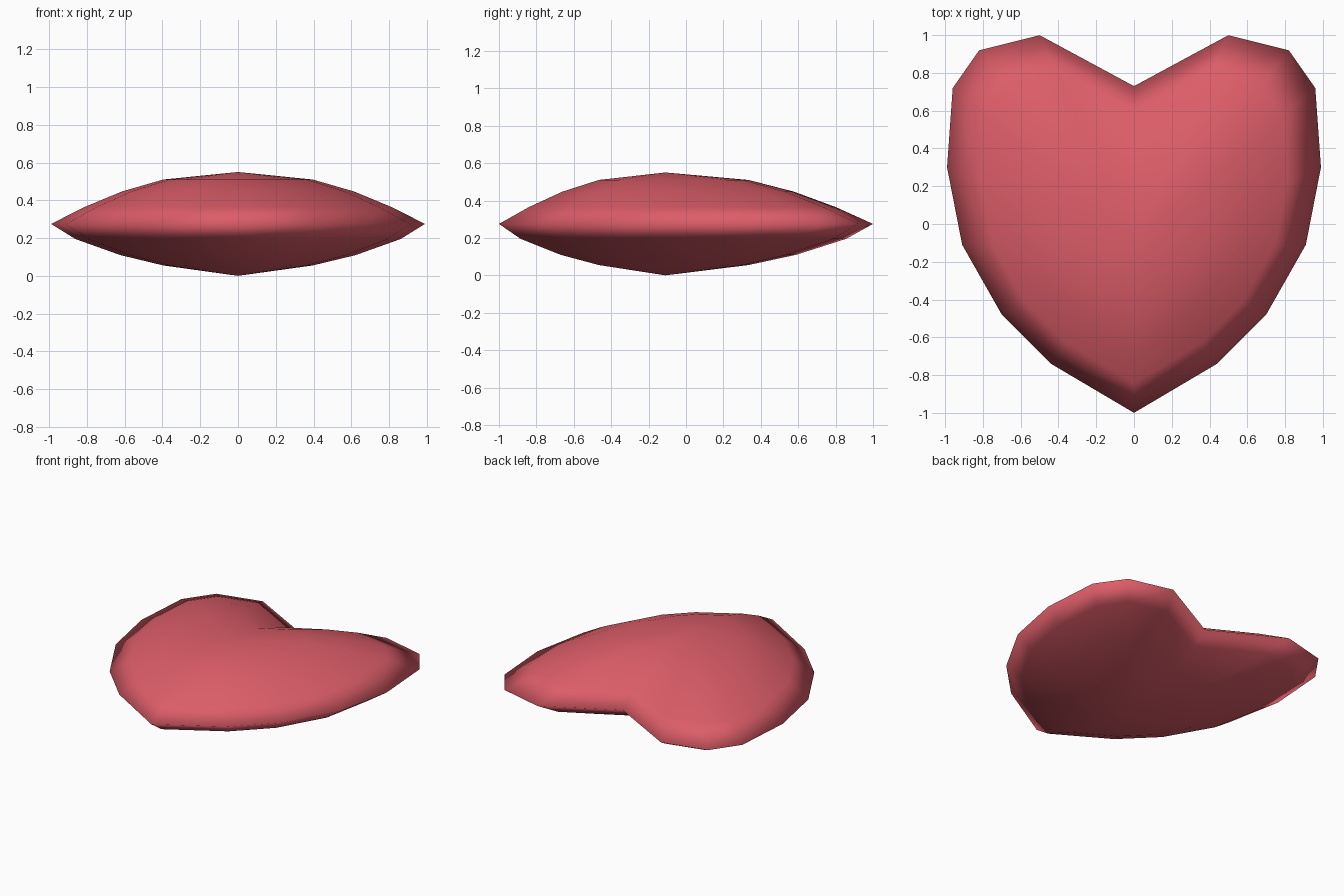
import bpy, bmesh

if "Cube" in bpy.data.objects:
    bpy.data.objects.remove(bpy.data.objects["Cube"])

# Right half of the heart outline, from the lower tip to the notch
half = [(0, -1), (0.44, -0.74), (0.70, -0.48), (0.91, -0.11), (0.99, 0.30),
        (0.96, 0.72), (0.82, 0.92), (0.50, 1.0), (0, 0.73)]
outline = half + [(-x, y) for x, y in half[-2:0:-1]]
CY = -0.11  # the rings shrink towards this centre

# Cross-section: (ring scale, height) from underside to top
rings = [(0.40, 0.055), (0.63, 0.11), (0.87, 0.195), (1.0, 0.275),
         (0.82, 0.365), (0.62, 0.447), (0.40, 0.51)]

bm = bmesh.new()
loops = [[bm.verts.new((x * s, CY + (y - CY) * s, z)) for x, y in outline]
         for s, z in rings]
n = len(outline)

# Skin between neighbouring rings
for a, b in zip(loops, loops[1:]):
    for i in range(n):
        j = (i + 1) % n
        bm.faces.new((a[i], a[j], b[j], b[i]))

# Fan caps below and above
for loop, z in ((loops[0], 0.0), (loops[-1], 0.55)):
    pole = bm.verts.new((0, CY, z))
    for i in range(n):
        bm.faces.new((loop[i], loop[(i + 1) % n], pole))

bmesh.ops.recalc_face_normals(bm, faces=bm.faces)
for f in bm.faces:
    f.smooth = True

mesh = bpy.data.meshes.new("heart")
bm.to_mesh(mesh)
bm.free()
heart = bpy.data.objects.new("heart", mesh)
bpy.context.collection.objects.link(heart)

# Red material
red = bpy.data.materials.new("heart_red")
red.diffuse_color = (0.72, 0.11, 0.14, 1)
red.use_nodes = True
red.node_tree.nodes["Principled BSDF"].inputs["Base Color"].default_value = red.diffuse_color
mesh.materials.append(red)
